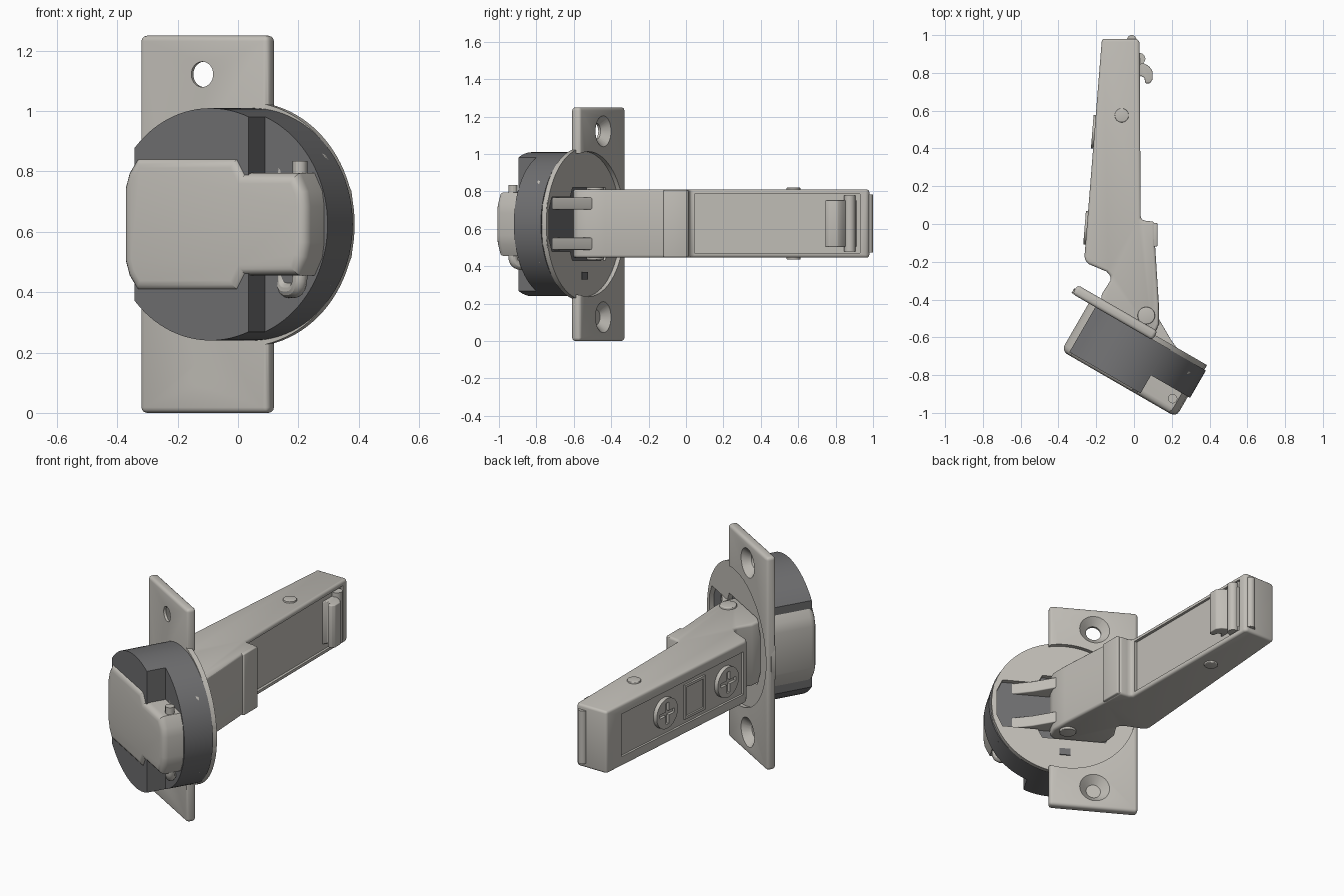
import bpy, bmesh, math
from mathutils import Matrix, Vector

if "Cube" in bpy.data.objects:
    bpy.data.objects.remove(bpy.data.objects["Cube"])

ZC = 0.625
C30, S30 = math.cos(math.radians(30)), 0.5
# Tilted frame of the cup: local x runs along the flange, local z points out of the cup
CUP = Matrix(((C30, 0, S30, 0.02), (-S30, 0, C30, -0.57), (0, -1, 0, ZC), (0, 0, 0, 1)))
ARM = Matrix.Translation((0, 0, 0.628))


def material(name, rgb):
    m = bpy.data.materials.new(name)
    m.diffuse_color = (*rgb, 1)
    m.use_nodes = True
    m.node_tree.nodes["Principled BSDF"].inputs["Base Color"].default_value = m.diffuse_color
    return m


STEEL = material("warm_steel", (0.53, 0.51, 0.47))
DARK = material("dark_plastic", (0.16, 0.16, 0.165))


def finish(ob, mat=STEEL):
    ob.data.materials.clear()
    ob.data.materials.append(mat)
    bpy.ops.object.select_all(action='DESELECT')
    ob.select_set(True)
    bpy.context.view_layer.objects.active = ob
    bpy.ops.object.shade_smooth_by_angle(angle=math.radians(30))
    return ob


def prism(name, pts, lo, hi, mx=ARM, mat=STEEL, bevel=0, pick=None, segs=3):
    """Extrude an outline from lo to hi, bevelling the sharp edges accepted by pick."""
    bm = bmesh.new()
    f = bm.faces.new([bm.verts.new((x, y, lo)) for x, y in pts])
    ext = bmesh.ops.extrude_face_region(bm, geom=[f])
    bmesh.ops.translate(bm, vec=(0, 0, hi - lo),
                        verts=[v for v in ext['geom'] if isinstance(v, bmesh.types.BMVert)])
    bmesh.ops.recalc_face_normals(bm, faces=bm.faces)
    if bevel:
        es = [e for e in bm.edges if abs(e.calc_face_angle(0)) > 0.5
              and (pick is None or all(pick(v.co) for v in e.verts))]
        bmesh.ops.bevel(bm, geom=es, offset=bevel, segments=segs, profile=0.5, affect='EDGES')
    bm.transform(mx)
    bmesh.ops.recalc_face_normals(bm, faces=bm.faces)
    me = bpy.data.meshes.new(name)
    bm.to_mesh(me)
    bm.free()
    ob = bpy.data.objects.new(name, me)
    bpy.context.collection.objects.link(ob)
    return finish(ob, mat)


def rect(x0, x1, y0, y1):
    return [(x0, y0), (x1, y0), (x1, y1), (x0, y1)]


def circle(cx, cy, r, n=64):
    return [(cx + r * math.cos(2 * math.pi * i / n), cy + r * math.sin(2 * math.pi * i / n)) for i in range(n)]


def mirrored(half):
    return half + [(x, -y) for x, y in reversed(half)]


def boolean(ob, other, op='DIFFERENCE', keep=False):
    m = ob.modifiers.new("bool", 'BOOLEAN')
    m.operation, m.object, m.solver = op, other, 'EXACT'
    mat = ob.data.materials[0]
    bpy.context.view_layer.objects.active = ob
    # apply before the smoothing step, so the cut ends up in the mesh itself
    bpy.ops.object.modifier_apply(modifier=m.name)
    if not keep:
        bpy.data.objects.remove(other)
    return finish(ob, mat)


# Flange: rectangular mounting plate plus thin round rim
flange = prism("mounting_flange", rect(-0.4, 0.09, -0.625, 0.625), 0, 0.055, CUP, bevel=0.018)
boolean(flange, prism("cut", circle(0, 0, 0.388), 0.03, 0.2, CUP))
boolean(flange, prism("rim", circle(0, 0, 0.406, 96), 0.002, 0.03, CUP), 'UNION')
for s in (-1, 1):
    boolean(flange, prism("cut", circle(-0.16, s * 0.497, 0.042, 32), -0.1, 0.2, CUP))
    bpy.ops.mesh.primitive_cone_add(vertices=32, radius1=0.04, radius2=0.085, depth=0.045)
    cone = bpy.context.object
    cone.data.transform(CUP @ Matrix.Translation((-0.16, s * 0.497, 0.0345)))
    finish(cone)
    boolean(flange, cone)

# Steel cup: wide body, narrower nose, rounded bottom
cup_outline = mirrored([(-0.30, 0.12), (-0.285, 0.17), (-0.25, 0.222), (0.135, 0.222), (0.165, 0.17),
                        (0.365, 0.17), (0.395, 0.11), (0.402, 0.06)])
cup = prism("steel_cup", cup_outline, -0.29, 0.028, CUP, bevel=0.035,
            pick=lambda c: c.z < -0.28, segs=4)

# Dark plastic body: clipped disc with a step cut under the nose
body = prism("cup_body", [(max(x, -0.26), y) for x, y in circle(0.03, 0, 0.385, 96)
                          if x > -0.275], -0.275, 0.002, CUP, DARK)
boolean(body, prism("cut", rect(0.176, 0.6, -0.6, 0.6), -0.5, -0.165, CUP))

# Pocket hollowed through flange, steel cup and body
pocket = prism("pocket_cutter", mirrored([(-0.27, 0.1), (-0.225, 0.195), (0.125, 0.195), (0.15, 0.145),
                                          (0.345, 0.145), (0.375, 0.08)]), -0.265, 0.3, CUP)
for ob in (flange, cup):
    boolean(ob, pocket, keep=True)
bpy.data.objects.remove(pocket)
boolean(body, prism("cut", mirrored([(-0.5, 0.205), (0.13, 0.205), (0.16, 0.155), (0.6, 0.155)]),
                    -0.5, 0.3, CUP))
prism("depth_stop", rect(-0.03, 0.03, 0.255, 0.295), 0.02, 0.036, CUP, DARK)

# Hinge arm: side profile extruded across its width
arm = prism("hinge_arm", [(-0.17, 0.98), (0.02, 0.98), (0.03, 0.96), (0.035, 0.03), (0.05, 0.018),
                          (0.11, 0.012), (0.112, -0.12), (0.132, -0.43), (0.132, -0.53), (0.105, -0.59),
                          (0.04, -0.62), (-0.1, -0.55), (-0.18, -0.45), (-0.17, -0.37), (-0.125, -0.30),
                          (-0.123, -0.275), (-0.145, -0.252), (-0.24, -0.212), (-0.258, -0.195),
                          (-0.262, -0.17)], -0.182, 0.182, bevel=0.014)
boolean(arm, prism("cut", rect(0.018, 0.1, 0.045, 0.93), -0.158, 0.158))
prism("arm_cover", rect(0.09, 0.124, -0.12, 0.006), -0.18, 0.18, bevel=0.006)

# Back panel recess, following the taper of the arm
BACK = ARM @ Matrix.Translation((-0.264, -0.2, 0)) @ Matrix.Rotation(-0.08, 4, 'Z')
boolean(arm, prism("cut", rect(-0.1, 0.012, 0.04, 1.06), -0.125, 0.125, BACK))

# Adjusting screws with cross slots, and a square window frame between them
for i, y in enumerate((0.18, 0.69)):
    mx = BACK @ Matrix.Translation((0, y, 0)) @ Matrix.Rotation(-math.pi / 2, 4, 'Y')
    screw = prism(f"adjusting_screw_{i}", circle(0, 0, 0.088, 40), -0.03, 0.012, mx)
    for w, h in ((0.062, 0.012), (0.012, 0.062)):
        boolean(screw, prism("cut", rect(-w, w, -h, h), -0.004, 0.1, mx))
mx = BACK @ Matrix.Translation((0, 0.44, 0)) @ Matrix.Rotation(-math.pi / 2, 4, 'Y')
frame = prism("square_window", rect(-0.1, 0.1, -0.085, 0.085), -0.03, -0.001, mx)
boolean(frame, prism("cut", rect(-0.085, 0.085, -0.07, 0.07), -0.011, 0.1, mx))

# Rivets through the arm
prism("rear_rivet", circle(-0.065, 0.575, 0.037, 32), -0.193, 0.193, bevel=0.005)
prism("pivot_rivet", circle(0.065, -0.485, 0.046, 32), -0.195, 0.195, bevel=0.005)

# Clip latch and end roll at the free end
prism("clip_latch", [(0.0, 0.93), (0.03, 0.9), (0.045, 0.855), (0.08, 0.835), (0.098, 0.81),
                     (0.098, 0.765), (0.085, 0.745), (0.06, 0.745), (0.055, 0.775), (0.035, 0.785),
                     (0.0, 0.73)], -0.125, 0.125, bevel=0.005)
prism("latch_roll", circle(0.03, 0.875, 0.03, 32), -0.15, 0.15)
prism("end_roll", circle(-0.012, 0.975, 0.025, 32), -0.155, 0.155)

# Links running from the arm to the pin in the cup
link = [(0.05, -0.46), (0.13, -0.5), (0.2, -0.62), (0.3, -0.75), (0.295, -0.79), (0.26, -0.8),
        (0.18, -0.74), (0.02, -0.6)]
for s in (-1, 1):
    prism(f"outer_link_{'lower' if s < 0 else 'upper'}", link, *sorted((s * 0.075, s * 0.14)), bevel=0.006)
prism("inner_link", [(-0.08, -0.5), (0.03, -0.52), (0.22, -0.85), (0.215, -0.9), (0.17, -0.88), (-0.05, -0.68)],
      -0.072, 0.072, mat=DARK)

# Bent hinge wire: one rod serving as both pins, with U-turns outside the cup
a, b, c = (0.205, -0.925), (0.15, -0.808), (0.285, -0.775)
path = [Vector(p) for p in ((*a, 0.835), (*a, 0.405), (*b, 0.405), (*b, 0.85), (*c, 0.85), (*c, 0.42))]
pts = [path[0]]
for p, q, r in zip(path, path[1:], path[2:]):
    s, e = q + (p - q).normalized() * 0.05, q + (r - q).normalized() * 0.05
    pts += [(1 - t) ** 2 * s + 2 * t * (1 - t) * q + t * t * e for t in (i / 6 for i in range(7))]
pts.append(path[-1])
cu = bpy.data.curves.new("hinge_wire", 'CURVE')
cu.dimensions, cu.bevel_depth, cu.bevel_resolution, cu.use_fill_caps = '3D', 0.025, 4, True
sp = cu.splines.new('POLY')
sp.points.add(len(pts) - 1)
for sp_pt, p in zip(sp.points, pts):
    sp_pt.co = (*p, 1)
wire = bpy.data.objects.new("hinge_wire", cu)
bpy.context.collection.objects.link(wire)
bpy.ops.object.select_all(action='DESELECT')
wire.select_set(True)
bpy.context.view_layer.objects.active = wire
bpy.ops.object.convert(target='MESH')
finish(bpy.context.object)
